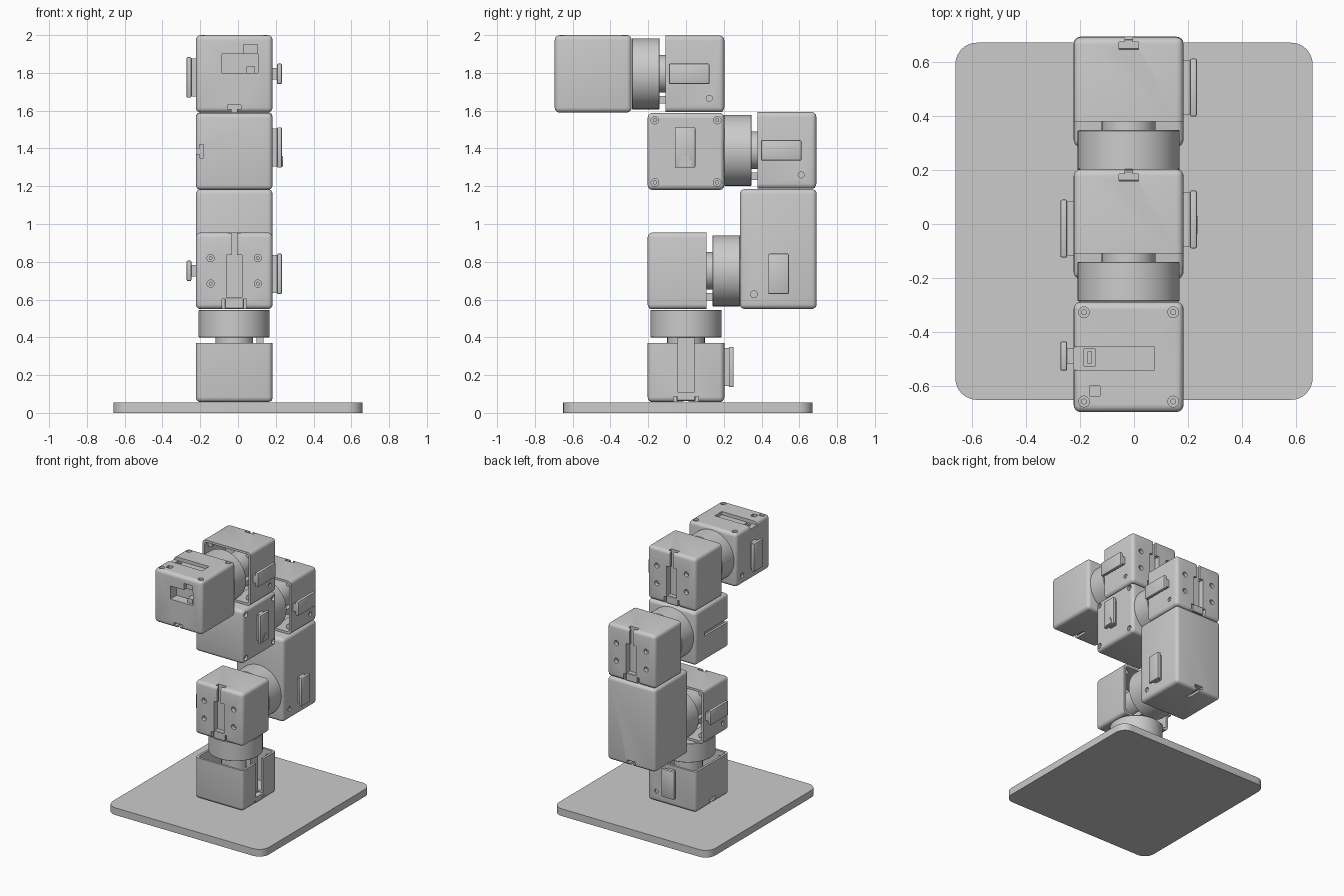
import bpy, bmesh, math
from mathutils import Vector, Matrix

if "Cube" in bpy.data.objects:
    bpy.data.objects.remove(bpy.data.objects["Cube"])

coll = bpy.context.scene.collection
CX = -0.02           # centre line of the arm
H = 0.203            # half width of a joint housing
X, Y, Z = Vector((1, 0, 0)), Vector((0, 1, 0)), Vector((0, 0, 1))


def add(name, mesh, matrix=None):
    ob = bpy.data.objects.new(name, mesh)
    coll.objects.link(ob)
    if matrix is not None:
        ob.matrix_world = matrix
    return ob


def frame(origin, x, z):
    y = z.cross(x)
    m = Matrix((x, y, z)).transposed().to_4x4()
    m.translation = origin
    return m


def smooth(mesh):
    mesh.polygons.foreach_set("use_smooth", [True] * len(mesh.polygons))
    mesh.set_sharp_from_angle(angle=math.radians(32))


def box(name, lo, hi, r=0.0, pick=None, seg=4, matrix=None):
    """Box between two corners; edges accepted by pick are rounded."""
    lo, hi = Vector(lo), Vector(hi)
    bm = bmesh.new()
    bmesh.ops.create_cube(bm, size=1)
    for v in bm.verts:
        v.co = Vector([(lo[i] + hi[i]) / 2 + v.co[i] * (hi[i] - lo[i]) for i in range(3)])
    if r:
        edges = [e for e in bm.edges if pick is None or pick(e, lo, hi)]
        bmesh.ops.bevel(bm, geom=edges, offset=r, segments=seg, profile=0.5, affect='EDGES')
    me = bpy.data.meshes.new(name)
    bm.to_mesh(me)
    bm.free()
    smooth(me)
    return add(name, me, matrix)


def cyl(name, r, h, matrix, n=24, bevel=0.0):
    """Cylinder rising from the frame's origin along its z."""
    bm = bmesh.new()
    bmesh.ops.create_cone(bm, cap_ends=True, segments=n, radius1=r, radius2=r, depth=h,
                          matrix=Matrix.Translation((0, 0, h / 2)))
    if bevel:
        rim = [e for e in bm.edges if abs(e.verts[0].co.z - e.verts[1].co.z) < 1e-5]
        bmesh.ops.bevel(bm, geom=rim, offset=bevel, segments=1, affect='EDGES')
    me = bpy.data.meshes.new(name)
    bm.to_mesh(me)
    bm.free()
    smooth(me)
    return add(name, me, matrix)


def carve(ob, cutters):
    """Subtract every cutter, bake the result, remove the cutters."""
    for c in cutters:
        c.hide_render = True
        m = ob.modifiers.new("cut", 'BOOLEAN')
        m.operation, m.solver, m.object = 'DIFFERENCE', 'EXACT', c
    bpy.context.view_layer.update()
    dg = bpy.context.evaluated_depsgraph_get()
    me = bpy.data.meshes.new_from_object(ob.evaluated_get(dg))
    ob.modifiers.clear()
    ob.data = me
    for c in cutters:
        bpy.data.objects.remove(c)
    smooth(me)


def upright(e, lo, hi):
    return abs(e.verts[0].co.z - e.verts[1].co.z) > 1e-4


def not_rim(e, lo, hi):
    return not all(abs(v.co.z - hi.z) < 1e-4 for v in e.verts)


# base plate
box("base_plate", (-0.66, -0.65, 0), (0.66, 0.67, 0.055), 0.08, upright, 8)

# hollow joint shell: floor at z=0, open at +z, cable slot on +x, cover on +y
shell = box("joint_shell", (-H, -H, 0), (H, H, 0.312), 0.026, not_rim)
cuts = [
    box("c", (-H + .017, -H + .017, .06), (H - .017, H - .017, .5), 0.02, upright),
    box("c", (.162, -.043, .05), (.3, .043, .5)),            # cable slot
    box("c", (-.085, -.042, -.1), (.157, .042, .045)),       # wide floor groove
    box("c", (.15, -.065, -.1), (.3, .065, .03)),            # groove mouth
    box("c", (-.3, -.014, -.1), (-.08, .014, .03)),          # narrow floor groove
    box("c", (-.3, -.036, .018), (-.08, .036, .045)),        # undercut of the groove
    cyl("c", .016, .06, frame(Vector((.13, H - .012, .08)), X, Y)),
]
cuts += [cyl("c", .019, .13, frame(Vector((a * .0675, b * .125, -.1)), X, Z))
         for a in (-1, 1) for b in (-1, 1)]
carve(shell, cuts)
shell_mesh = shell.data
bpy.data.objects.remove(shell)

# snap-on connector cover: grows along z, long side along y
cap = box("cover_slab", (-.054, -.107, .024), (.054, .107, .049), .006, None, 2)
stem = box("cover_stem", (-.03, -.1, -.004), (.03, .1, .026))
cap_mesh, stem_mesh = cap.data, stem.data
bpy.data.objects.remove(cap)
bpy.data.objects.remove(stem)


def cover(name, m):
    add(name + "_cover", cap_mesh, m)
    add(name + "_cover_stem", stem_mesh, m)


def joint(name, m):
    add(name + "_shell", shell_mesh, m)
    at = lambda x, y, z: m @ Matrix.Translation((x, y, z))
    cyl(name + "_rotor", .188, .146, at(0, 0, .343), 72, .003)
    cyl(name + "_shaft", .1, .3, at(0, 0, .055), 32)
    box(name + "_cable_post", (.118, -.045, .05), (.156, .045, .342), matrix=m)
    box(name + "_cable_plug", (.14, -.05, .006), (.2, .05, .045), .004, None, 1, m)
    for a in (-1, 1):
        for b in (-1, 1):
            cyl(name + "_screw", .01, .012, at(a * .0675, b * .125, .018), 12)
            cyl(name + "_corner_boss", .018, .23, at(a * .16, b * .16, .055), 12)
    cover(name, m @ frame(Vector((0, H, .186)), -X, Y))


joint("base_joint", frame(Vector((CX, 0, .057)), X, Z))
joint("shoulder_joint", frame(Vector((CX, -H, .752)), -Z, Y))
joint("elbow_joint", frame(Vector((CX, .69, 1.39)), -Z, -Y))
joint("wrist_joint", frame(Vector((CX, H, 1.795)), -Z, -Y))


def t_groove(m, run=.12):
    """T groove in a face (z outward) ending at the edge x=H."""
    return [box("c", (H - run, -.014, -.03), (H + .1, .014, .1), matrix=m),
            box("c", (H - run, -.036, -.04), (H + .1, .036, -.018), matrix=m)]


def face_screws(name, m, build):
    out = []
    for a in (-1, 1):
        for b in (-1, 1):
            p = m @ Matrix.Translation((a * .165, b * .165, -.026))
            out.append(cyl(name + "_screw", .011, .014, p, 12) if build
                       else cyl("c", .02, .1, p, 20))
    return out


# long upper arm housing
arm = box("upper_arm_housing", (CX - H, .285, .55), (CX + H, .692, 1.185), .026)
carve(arm, t_groove(frame(Vector((CX, .489, .55)), Y, -Z)) + [
    cyl("c", .018, .06, frame(Vector((CX + H - .012, .36, .628)), Y, X))])
cover("upper_arm", frame(Vector((CX + H, .49, .736)), Y, X))

# forearm housing with screws on the right face
fore = box("forearm_housing", (CX - H, -H, 1.18), (CX + H, H, 1.588), .026)
right = frame(Vector((CX + H, 0, 1.385)), Y, X)
carve(fore, t_groove(frame(Vector((CX - H, 0, 1.385)), -Y, -X), .3)
      + face_screws("", right, False))
face_screws("forearm", right, True)
cover("forearm", frame(Vector((CX + H, -.005, 1.405)), Y, X))
box("forearm_cover_plug", (CX + H + .04, -.036, 1.305), (CX + H + .054, .03, 1.335))
box("forearm_cover_plug_top", (CX + H + .04, -.02, 1.335), (CX + H + .054, .015, 1.36))

# head housing: front window, grooved and screwed top
head = box("head_housing", (CX - H, -.695, 1.59), (CX + H, -.288, 2.0), .026)
top = frame(Vector((CX, -.491, 2.0)), X, Z)
carve(head, t_groove(frame(Vector((CX, -.491, 1.59)), -Y, -Z))
      + face_screws("", top, False) + [
    box("c", (-.085, -.8, 1.8), (.105, -.62, 1.9)),           # window
    box("c", (.03, -.8, 1.87), (.104, -.665, 1.95)),          # window step
    box("c", (-.3, -.54, 1.975), (.075, -.455, 2.1)),         # top groove
    box("c", (-.185, -.525, 1.94), (-.142, -.462, 2.1)),      # socket
    box("c", (-.165, -.635, 1.96), (-.125, -.598, 2.1)),      # small socket
    cyl("c", .018, .06, frame(Vector((CX - H + .012, -.36, 1.66)), Y, -X))])
face_screws("head", top, True)
cover("head", frame(Vector((CX - H, -.488, 1.776)), Y, -X))
box("window_connector", (.045, -.675, 1.8), (.09, -.62, 1.835))
box("head_socket_pin", (-.172, -.515, 1.935), (-.155, -.472, 1.97))
